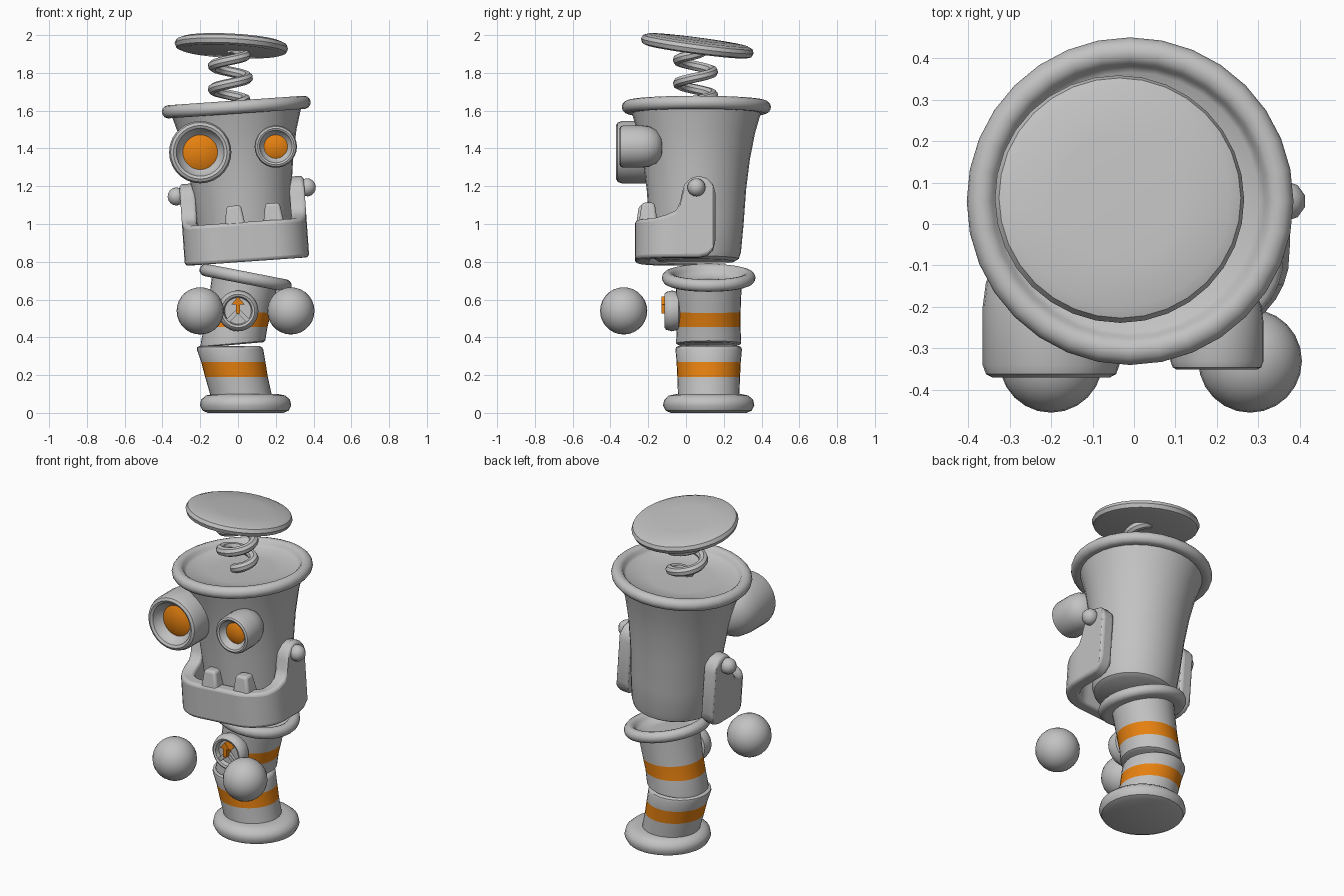
import bpy, bmesh
from math import sin, cos, pi, radians
from mathutils import Matrix, Vector

cube = bpy.data.objects.get("Cube")
if cube:
    bpy.data.objects.remove(cube)


def material(name, rgb):
    m = bpy.data.materials.new(name)
    m.use_nodes = True
    m.diffuse_color = (*rgb, 1)
    m.node_tree.nodes["Principled BSDF"].inputs["Base Color"].default_value = (*rgb, 1)
    return m


GREY = material("grey", (0.54, 0.54, 0.54))
ORANGE = material("orange", (0.8, 0.22, 0.005))
IDENTITY = Matrix.Identity(4)


def finish(bm, name, matrix=IDENTITY, mats=(GREY, ORANGE)):
    """Turn a bmesh into a smooth-shaded object."""
    bmesh.ops.remove_doubles(bm, verts=bm.verts, dist=1e-5)
    bmesh.ops.recalc_face_normals(bm, faces=bm.faces)
    bm.transform(matrix)
    mesh = bpy.data.meshes.new(name)
    bm.to_mesh(mesh)
    bm.free()
    for m in mats:
        mesh.materials.append(m)
    ob = bpy.data.objects.new(name, mesh)
    bpy.context.collection.objects.link(ob)
    shade(ob)
    return ob


def shade(ob):
    bpy.ops.object.select_all(action='DESELECT')
    ob.select_set(True)
    bpy.context.view_layer.objects.active = ob
    bpy.ops.object.shade_smooth_by_angle(angle=radians(40))


def bevel(ob, width, segments=3):
    b = ob.modifiers.new("Bevel", 'BEVEL')
    b.width, b.segments = width, segments
    b.limit_method, b.angle_limit = 'ANGLE', radians(45)
    b.use_clamp_overlap = False


def loft(name, rings, matrix=IDENTITY, painted=(), n=32):
    """Skin a stack of circles (centre x, height, radius, tilt); painted bands are orange."""
    bm = bmesh.new()
    loops = []
    for x, z, r, tilt in rings:
        a = radians(tilt)
        loops.append([bm.verts.new((x + r * cos(t) * cos(a), r * sin(t), z + r * cos(t) * sin(a)))
                      for t in (2 * pi * i / n for i in range(n))])
    for k, (lo, hi) in enumerate(zip(loops, loops[1:])):
        for i in range(n):
            j = (i + 1) % n
            f = bm.faces.new((lo[i], lo[j], hi[j], hi[i]))
            f.material_index = int(k in painted)
    for ring, loop in ((rings[0], loops[0]), (rings[-1], loops[-1])):
        if ring[2] > 0:
            bm.faces.new(loop)
    return finish(bm, name, matrix)


def lathe(name, profile, matrix=IDENTITY, painted=(), n=32):
    return loft(name, [(0, h, r, 0) for r, h in profile], matrix, painted, n)


def rim(radius, t, dish):
    """Profile of a rolled rim around a shallow dish."""
    arc = [(radius + t * cos(a), t * sin(a)) for a in (radians(d) for d in range(-110, 171, 28))]
    return [(0, -t)] + arc + [(radius - t * 1.4, -dish * 0.4), (radius * 0.5, -dish), (0, -dish)]


def prism(name, points, low, high, matrix, mat=GREY):
    bm = bmesh.new()
    f = bm.faces.new([bm.verts.new((x, y, low)) for x, y in points])
    new = bmesh.ops.extrude_face_region(bm, geom=[f])["geom"]
    bmesh.ops.translate(bm, vec=(0, 0, high - low),
                        verts=[v for v in new if isinstance(v, bmesh.types.BMVert)])
    return finish(bm, name, matrix, (mat,))


def ball(name, location, radius, u=24, v=14, matrix=IDENTITY):
    bm = bmesh.new()
    bmesh.ops.create_uvsphere(bm, u_segments=u, v_segments=v, radius=radius)
    return finish(bm, name, matrix @ Matrix.Translation(location))


def place(x, y, z, ry=0.0, rx=0.0):
    return (Matrix.Translation((x, y, z)) @ Matrix.Rotation(radians(ry), 4, 'Y')
            @ Matrix.Rotation(radians(rx), 4, 'X'))


# Foot and two bent body segments
lathe("foot", [(0, 0), (0.2, 0), (0.228, 0.012), (0.242, 0.04), (0.235, 0.07),
               (0.21, 0.092), (0.17, 0.1), (0, 0.1)], place(0.04, 0.12, 0))
loft("lower_body", [(0.02, 0.08, 0.162, 0), (-0.008, 0.19, 0.166, 0), (-0.025, 0.27, 0.17, 0),
                    (-0.042, 0.335, 0.176, 0), (-0.045, 0.348, 0.172, 0), (-0.045, 0.354, 0.16, 0)],
     place(0, 0.12, 0), painted=(1,))
loft("upper_body", [(-0.027, 0.36, 0.16, 5), (-0.027, 0.367, 0.172, 5), (-0.025, 0.385, 0.172, 4),
                    (-0.012, 0.455, 0.168, 0), (0.006, 0.535, 0.169, -2), (0.034, 0.69, 0.175, -11)],
     place(0, 0.12, 0), painted=(3,))
lathe("neck_rim", rim(0.215, 0.033, 0.03), place(0.04, 0.12, 0.715, 11))

# Floating hands
for side, x in (("right", -0.2), ("left", 0.28)):
    ball(side + "_hand", (x, -0.33, 0.54), 0.125)

# Chest dial with an arrow and two short bars
dial = place(0, -0.03, 0.54, 0, 90)
lathe("dial", [(0, 0), (0.07, 0), (0.1, 0.01), (0.108, 0.045), (0.1, 0.075), (0.088, 0.085),
               (0.076, 0.08), (0.07, 0.055), (0, 0.055)], dial)
prism("dial_arrow", [(-0.011, -0.015), (0.011, -0.015), (0.011, 0.035), (0.034, 0.035),
                     (0, 0.075), (-0.034, 0.035), (-0.011, 0.035)], 0.05, 0.1, dial, ORANGE)
for side, angle in (("left", 45), ("right", -45)):
    prism("dial_bar_" + side, [(-0.011, -0.078), (0.011, -0.078), (0.011, 0), (-0.011, 0)],
          0.05, 0.075, dial @ Matrix.Rotation(radians(angle), 4, 'Z'))

# Bucket-shaped head, tilted slightly to one side
head = place(0.02, 0.055, 1.2, -4)
lathe("head", [(0, -0.4), (0.2, -0.4), (0.225, -0.385), (0.236, -0.35), (0.25, -0.2), (0.263, -0.02),
               (0.283, 0.14), (0.31, 0.28), (0.345, 0.4), (0, 0.4)], head)
lathe("head_rim", rim(0.36, 0.035, 0.015), head @ Matrix.Translation((0, 0, 0.42)))

# Jaw: a U-shaped strip with raised arms, half of it mirrored
OUT, THICK, CORNER = 0.33, 0.08, 0.2
arm = [(0.1, -0.055, -0.31), (0.088, -0.011, -0.36), (0.057, 0.021, -0.39), (0.012, 0.033, -0.4),
       (-0.031, 0.021, -0.4), (-0.063, -0.011, -0.4), (-0.076, -0.055, -0.4),
       (-0.086, -0.105, -0.4), (-0.108, -0.15, -0.4)]
half = [((OUT, y), (OUT - THICK, y), top, low) for y, top, low in arm]
for i in range(1, 9):
    a = -i * pi / 16
    spot = [(OUT - CORNER + r * cos(a), -0.125 + r * sin(a)) for r in (CORNER, CORNER - THICK)]
    half.append((*spot, -0.165 - 0.025 * min(1, i / 3), -0.4))
strip = half + [((-o[0], o[1]), (-n[0], n[1]), t, b) for o, n, t, b in reversed(half)]
bm = bmesh.new()
sections = [[bm.verts.new((*p, z)) for p, z in ((o, b), (o, t), (n, t), (n, b))]
            for o, n, t, b in strip]
for s, e in zip(sections, sections[1:]):
    for i in range(4):
        j = (i + 1) % 4
        bm.faces.new((s[i], s[j], e[j], e[i]))
bm.faces.new(sections[0])
bm.faces.new(sections[-1])
bevel(finish(bm, "jaw", head), 0.018)

# Hinge pins
for side, x in (("right", -0.35), ("left", 0.345)):
    ball(side + "_jaw_pin", (x, 0, -0.03), 0.048, 10, 8, head)

# Two blunt teeth
for side, x, y in (("right", -0.05, -0.27), ("left", 0.155, -0.255)):
    bm = bmesh.new()
    bmesh.ops.create_cube(bm, size=1)
    for v in bm.verts:
        k = 0.075 if v.co.z > 0 else 0.115
        v.co = Vector((v.co.x * k, v.co.y * k * 0.9, v.co.z * 0.12))
    bevel(finish(bm, side + "_tooth", head @ Matrix.Translation((x, y, -0.16))), 0.015)

# Goggle eyes of two sizes
eye = [(0, 0), (0.08, 0.015), (0.13, 0.055), (0.157, 0.11), (0.165, 0.17), (0.165, 0.31),
       (0.157, 0.332), (0.142, 0.34), (0.127, 0.332), (0.117, 0.305), (0.092, 0.28),
       (0.06, 0.295), (0, 0.302)]
for side, spot, size in (("right", (-0.2, -0.03, 1.38), 1), ("left", (0.2, -0.12, 1.41), 0.68)):
    lathe(side + "_eye", eye, place(*spot, 0, 90) @ Matrix.Scale(size, 4), painted=(10, 11), n=28)

# Coil spring
curve = bpy.data.curves.new("spring", 'CURVE')
curve.dimensions = '3D'
curve.bevel_depth, curve.bevel_resolution = 0.027, 2
curve.use_fill_caps = True
spline = curve.splines.new('POLY')
STEPS = 72
spline.points.add(STEPS)
for i, p in enumerate(spline.points):
    t = i / STEPS
    a = 2 * pi * 2.5 * t - pi / 2
    r = 0.093 * min(1, 0.3 + 5 * min(t, 1 - t))
    p.co = (-0.04 + r * cos(a), 0.05 + r * sin(a), 1.62 + 0.31 * t, 1)
curve.materials.append(GREY)
spring = bpy.data.objects.new("spring", curve)
bpy.context.collection.objects.link(spring)
bpy.ops.object.select_all(action='DESELECT')
spring.select_set(True)
bpy.context.view_layer.objects.active = spring
bpy.ops.object.convert(target='MESH')
shade(bpy.context.view_layer.objects.active)

# Tilted lid on top of the spring
lathe("lid", [(0, -0.022), (0.27, -0.03), (0.292, -0.022), (0.301, 0), (0.292, 0.02),
              (0.265, 0.031), (0.15, 0.036), (0, 0.037)], place(-0.035, 0.06, 1.943, 3, -7.5))
